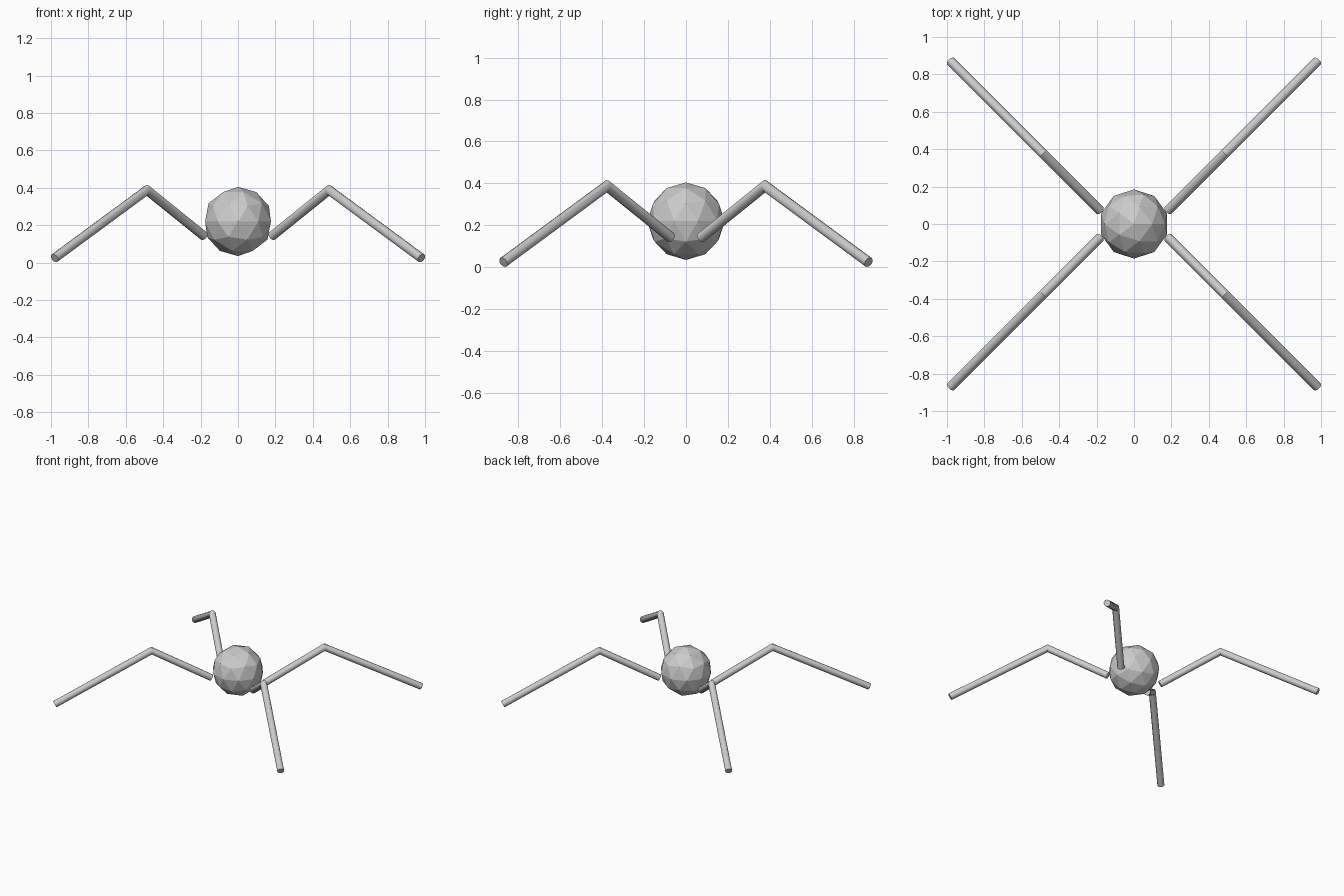
import bpy, bmesh, math
from mathutils import Vector

if "Cube" in bpy.data.objects:
    bpy.data.objects.remove(bpy.data.objects["Cube"])

grey = bpy.data.materials.new("light grey")
grey.diffuse_color = (0.6, 0.6, 0.6, 1)
grey.use_nodes = True
grey.node_tree.nodes["Principled BSDF"].inputs["Base Color"].default_value = grey.diffuse_color

# Faceted round body
bpy.ops.mesh.primitive_ico_sphere_add(subdivisions=2, radius=0.185, location=(0, 0, 0.22))
body = bpy.context.object
body.name = "body"
body.data.materials.append(grey)


def bent_tube(name, points, radius, sides):
    """Tube with mitred bends along points lying in one vertical plane."""
    pts = [Vector(p) for p in points]
    dirs = [(b - a).normalized() for a, b in zip(pts, pts[1:])]
    across = dirs[0].cross(Vector((0, 0, 1))).normalized()
    bm = bmesh.new()
    rings = []
    for i, p in enumerate(pts):
        before, after = dirs[max(i - 1, 0)], dirs[min(i, len(dirs) - 1)]
        up = across.cross((before + after).normalized())
        stretch = 1 / math.cos(before.angle(after) / 2)
        ring = []
        for k in range(sides):
            a = 2 * math.pi * k / sides
            ring.append(bm.verts.new(p + radius * (math.cos(a) * across + math.sin(a) * stretch * up)))
        rings.append(ring)
    for r, s in zip(rings, rings[1:]):
        for k in range(sides):
            n = (k + 1) % sides
            bm.faces.new((r[k], r[n], s[n], s[k]))
    bm.faces.new(rings[0])
    bm.faces.new(rings[-1])
    bmesh.ops.recalc_face_normals(bm, faces=bm.faces)
    mesh = bpy.data.meshes.new(name)
    bm.to_mesh(mesh)
    bm.free()
    obj = bpy.data.objects.new(name, mesh)
    bpy.context.collection.objects.link(obj)
    mesh.materials.append(grey)
    return obj


# One bent leg, mirrored to all four corners
legs = bent_tube("legs", [(0.182, 0.072, 0.142), (0.487, 0.377, 0.388), (0.981, 0.871, 0.024)], 0.025, 12)
bpy.ops.object.select_all(action='DESELECT')
bpy.context.view_layer.objects.active = legs
legs.select_set(True)
bpy.ops.object.shade_smooth_by_angle(angle=math.radians(35))
mirror = legs.modifiers.new("four corners", 'MIRROR')
mirror.use_axis = (True, True, False)
mirror.use_mirror_merge = False
